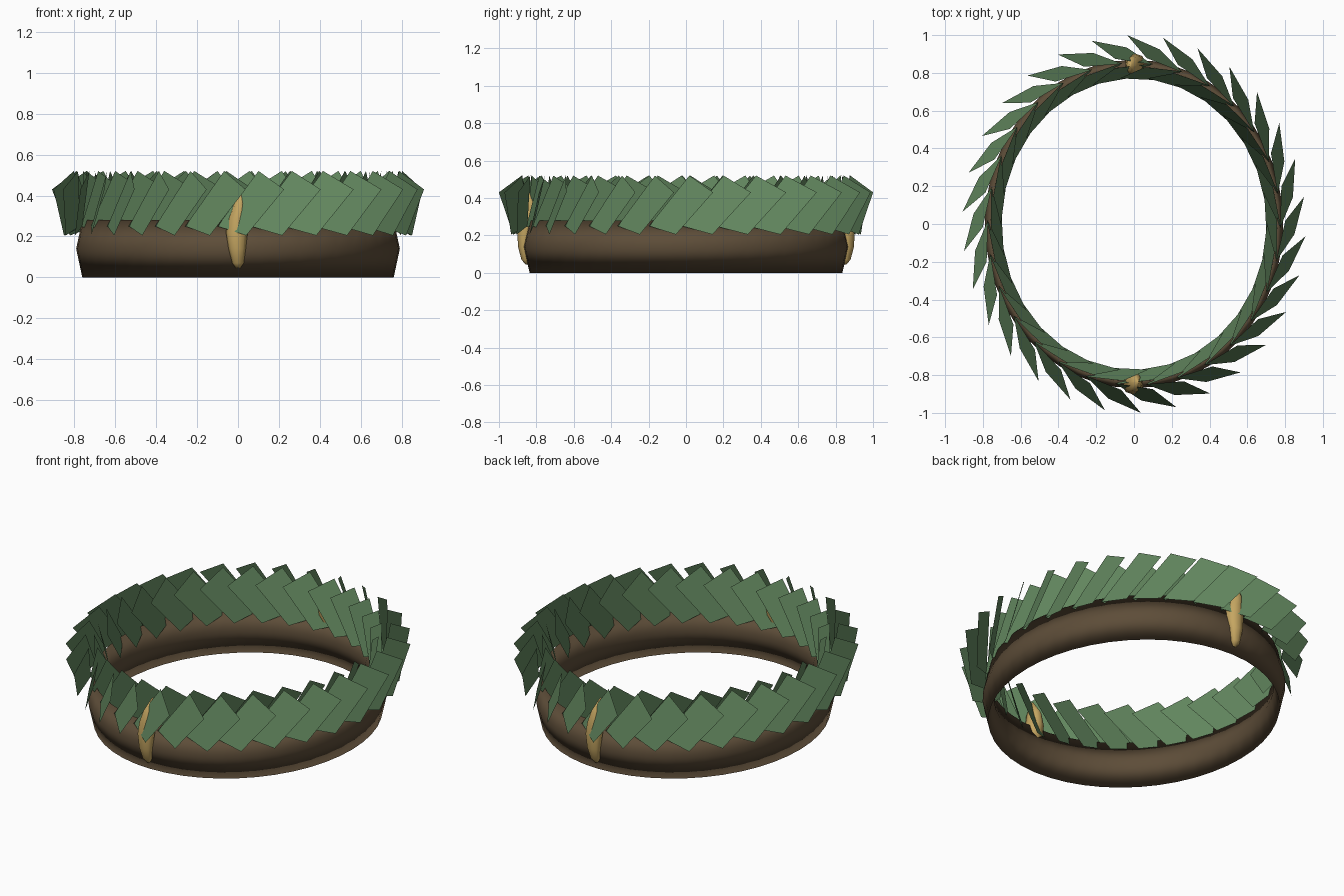
import bpy, bmesh, math

if "Cube" in bpy.data.objects:
    bpy.data.objects.remove(bpy.data.objects["Cube"])

OVAL = 1.1      # stretch of the ring along y
RADIUS = 0.76   # ring radius along x
LEAVES = 30


def material(name, rgb):
    m = bpy.data.materials.new(name)
    m.diffuse_color = (*rgb, 1)
    m.use_nodes = True
    m.node_tree.nodes["Principled BSDF"].inputs["Base Color"].default_value = m.diffuse_color
    return m


green = material("leaf green", (0.125, 0.245, 0.115))
brown = material("bark brown", (0.11, 0.074, 0.04))
gold = material("gold", (0.56, 0.38, 0.12))


def finish(bm, name, mat, smooth):
    me = bpy.data.meshes.new(name)
    if smooth:
        bmesh.ops.recalc_face_normals(bm, faces=bm.faces)
    for f in bm.faces:
        f.smooth = smooth
    bm.to_mesh(me)
    bm.free()
    me.materials.append(mat)
    ob = bpy.data.objects.new(name, me)
    bpy.context.collection.objects.link(ob)
    return ob


def loft(bm, rings, closed=False):
    """Skin a list of vertex rings with quads."""
    n = len(rings[0])
    pairs = list(zip(rings, rings[1:]))
    if closed:
        pairs.append((rings[-1], rings[0]))
    for a, b in pairs:
        for i in range(n):
            j = (i + 1) % n
            bm.faces.new((a[i], a[j], b[j], b[i]))


def leaf_row(name, leaf):
    """Repeat one flat leaf around the ring: (along ring, outward, height)."""
    bm = bmesh.new()
    for k in range(LEAVES):
        a = 2 * math.pi * k / LEAVES - math.pi / 2
        c, s = math.cos(a), math.sin(a)
        bm.faces.new([bm.verts.new(((RADIUS + n) * c - t * s,
                                    ((RADIUS + n) * s + t * c) * OVAL, z))
                      for t, n, z in leaf])
    finish(bm, name, green, False)


# Oval band with a tall diamond section
bm = bmesh.new()
section = [(0, 0), (0.03, 0.14), (0, 0.28), (-0.03, 0.14)]
rings = []
for k in range(48):
    a = 2 * math.pi * k / 48
    rings.append([bm.verts.new(((RADIUS + r) * math.cos(a),
                                (RADIUS + r) * math.sin(a) * OVAL, z))
                  for r, z in section])
loft(bm, rings, closed=True)
finish(bm, "band", brown, True)

# Slanted leaves outside the band, and a mirrored row inside it
leaf_row("outer_leaves", [(0.04, 0.09, 0.205), (0.225, 0.122, 0.43),
                          (0.10, 0.035, 0.52), (-0.10, 0.007, 0.25)])
leaf_row("inner_leaves", [(-0.10, 0.012, 0.25), (0.10, -0.01, 0.52),
                          (0.22, -0.09, 0.43), (0.04, -0.06, 0.205)])

# Curved gold clasps, front and back: (side, outward, height, half width, half depth)
spine = [(0, 0.850, 0.045, 0.010, 0.008), (0, 0.858, 0.07, 0.028, 0.022),
         (-0.004, 0.866, 0.14, 0.042, 0.032), (-0.006, 0.860, 0.22, 0.053, 0.042),
         (-0.002, 0.844, 0.29, 0.048, 0.055), (0.008, 0.838, 0.36, 0.032, 0.052),
         (0.020, 0.838, 0.43, 0.004, 0.008)]
for name, d in (("front_clasp", -1), ("back_clasp", 1)):
    bm = bmesh.new()
    rings = [[bm.verts.new((-d * (x + w * math.cos(i * math.pi / 4)),
                            d * (y + h * math.sin(i * math.pi / 4)), z))
              for i in range(8)] for x, y, z, w, h in spine]
    loft(bm, rings)
    bm.faces.new(rings[0])
    bm.faces.new(rings[-1])
    finish(bm, name, gold, True)
